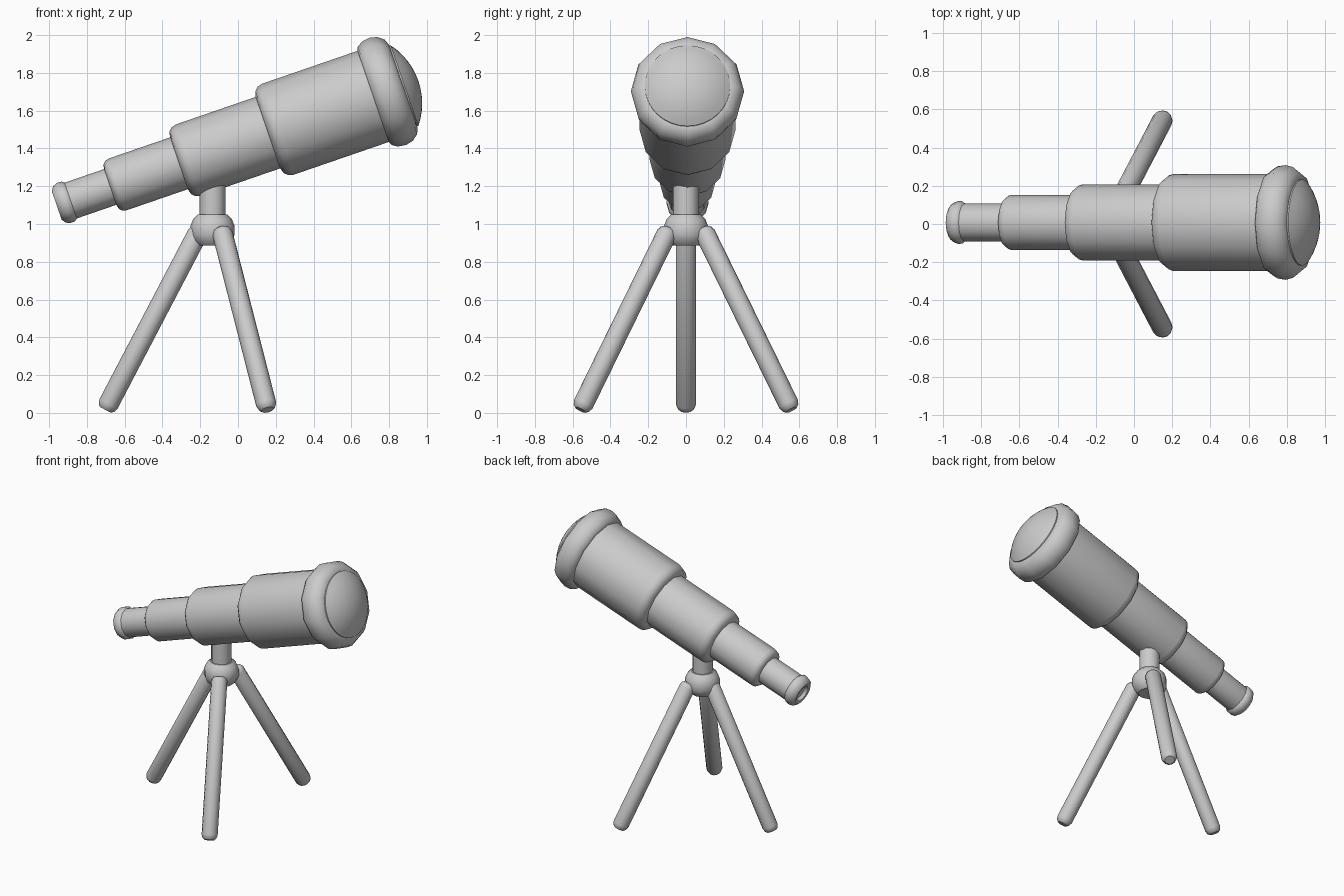
import bpy
from math import radians, cos, sin, pi
from mathutils import Vector

if "Cube" in bpy.data.objects:
    bpy.data.objects.remove(bpy.data.objects["Cube"], do_unlink=True)

grey = bpy.data.materials.new("plain_grey")
grey.use_nodes = True
GREY = (0.6, 0.6, 0.6, 1)
grey.diffuse_color = GREY
grey.node_tree.nodes["Principled BSDF"].inputs["Base Color"].default_value = GREY


def lathe(name, profile, base, axis, sides=12):
    """Revolve (distance, radius) points about an axis; zero radius closes an end."""
    verts, rings, faces = [], [], []
    for d, r in profile:
        n = 1 if r == 0 else sides
        rings.append([len(verts) + i for i in range(n)])
        verts += [(r * cos(2 * pi * i / sides), r * sin(2 * pi * i / sides), d)
                  for i in range(n)]
    for a, b in zip(rings, rings[1:]):
        for i in range(sides):
            j = (i + 1) % sides
            quad = [a[i % len(a)], a[j % len(a)], b[j % len(b)], b[i % len(b)]]
            faces.append(list(dict.fromkeys(quad)))
    mesh = bpy.data.meshes.new(name)
    mesh.from_pydata(verts, [], faces)
    mesh.materials.append(grey)
    obj = bpy.data.objects.new(name, mesh)
    bpy.context.collection.objects.link(obj)
    obj.location = base
    obj.rotation_mode = 'QUATERNION'
    obj.rotation_quaternion = Vector((0, 0, 1)).rotation_difference(Vector(axis))
    bpy.ops.object.select_all(action='DESELECT')
    obj.select_set(True)
    bpy.context.view_layer.objects.active = obj
    bpy.ops.object.shade_smooth_by_angle(angle=radians(42))
    return obj


# Telescope tube, tilted upward toward +x
tilt = radians(19)
tube_axis = (cos(tilt), 0, sin(tilt))
tube_base = (0, 0.008, 1.429)


def barrel(name, start, end, radius, fillet):
    """Tube section with a rounded rear shoulder."""
    arc = [(start + fillet * (1 - sin(t)), radius - fillet * (1 - cos(t)))
           for t in (pi / 2, pi / 3, pi / 6, 0)]
    lathe(name, [(start, 0)] + arc + [(end, radius), (end, 0)], tube_base, tube_axis)


barrel("eyepiece_tube", -0.98, -0.70, 0.10, 0.01)
barrel("rear_barrel", -0.715, -0.32, 0.145, 0.04)
barrel("middle_barrel", -0.33, 0.18, 0.20, 0.05)
barrel("front_barrel", 0.168, 0.80, 0.255, 0.055)

lathe("eyepiece_rim", [(-0.99, 0), (-0.99, 0.05), (-1.012, 0.06), (-1.015, 0.08),
                       (-1.0, 0.102), (-0.975, 0.112), (-0.95, 0.111),
                       (-0.937, 0.1), (-0.937, 0)], tube_base, tube_axis)
lathe("front_rim", [(0.755, 0), (0.755, 0.25), (0.765, 0.275), (0.795, 0.294),
                    (0.84, 0.3), (0.88, 0.29), (0.912, 0.265), (0.925, 0.232),
                    (0.925, 0)], tube_base, tube_axis)

# Lens: shallow spherical cap
R, centre = 0.367, 0.643
cap = [(centre + R * cos(a), R * sin(a))
       for a in (radians(38 * k / 6) for k in range(6, 0, -1))]
lathe("lens", [(0.91, 0), (0.91, cap[0][1])] + cap + [(centre + R, 0)],
      tube_base, tube_axis, 32)

# Stand: post and rounded hub
stand_x = -0.135
up = (0, 0, 1)
lathe("post", [(0.95, 0), (0.95, 0.069), (1.32, 0.069), (1.32, 0)], (stand_x, 0, 0), up)
lathe("hub", [(0.885, 0), (0.885, 0.075), (0.91, 0.103), (0.945, 0.117), (0.99, 0.117),
              (1.025, 0.103), (1.05, 0.078), (1.05, 0)], (stand_x, 0, 0), up)

# Tripod legs: direction, foot reach and top reach from the hub axis
for name, angle, foot, top in (("right_leg", 180, 0.567, 0.065),
                               ("front_leg", -62.4, 0.63, 0.1),
                               ("back_leg", 62.4, 0.63, 0.1)):
    out = Vector((cos(radians(angle)), sin(radians(angle)), 0))
    hub = Vector((stand_x, 0, 0))
    low = hub + out * foot + Vector((0, 0, 0.016))
    high = hub + out * top + Vector((0, 0, 0.975))
    n = (high - low).length
    w = 0.054
    lathe(name, [(0, 0), (0, w * 0.6), (0.012, w * 0.85), (0.035, w), (n - 0.03, w),
                 (n - 0.01, w * 0.85), (n, w * 0.6), (n, 0)], low, high - low)
